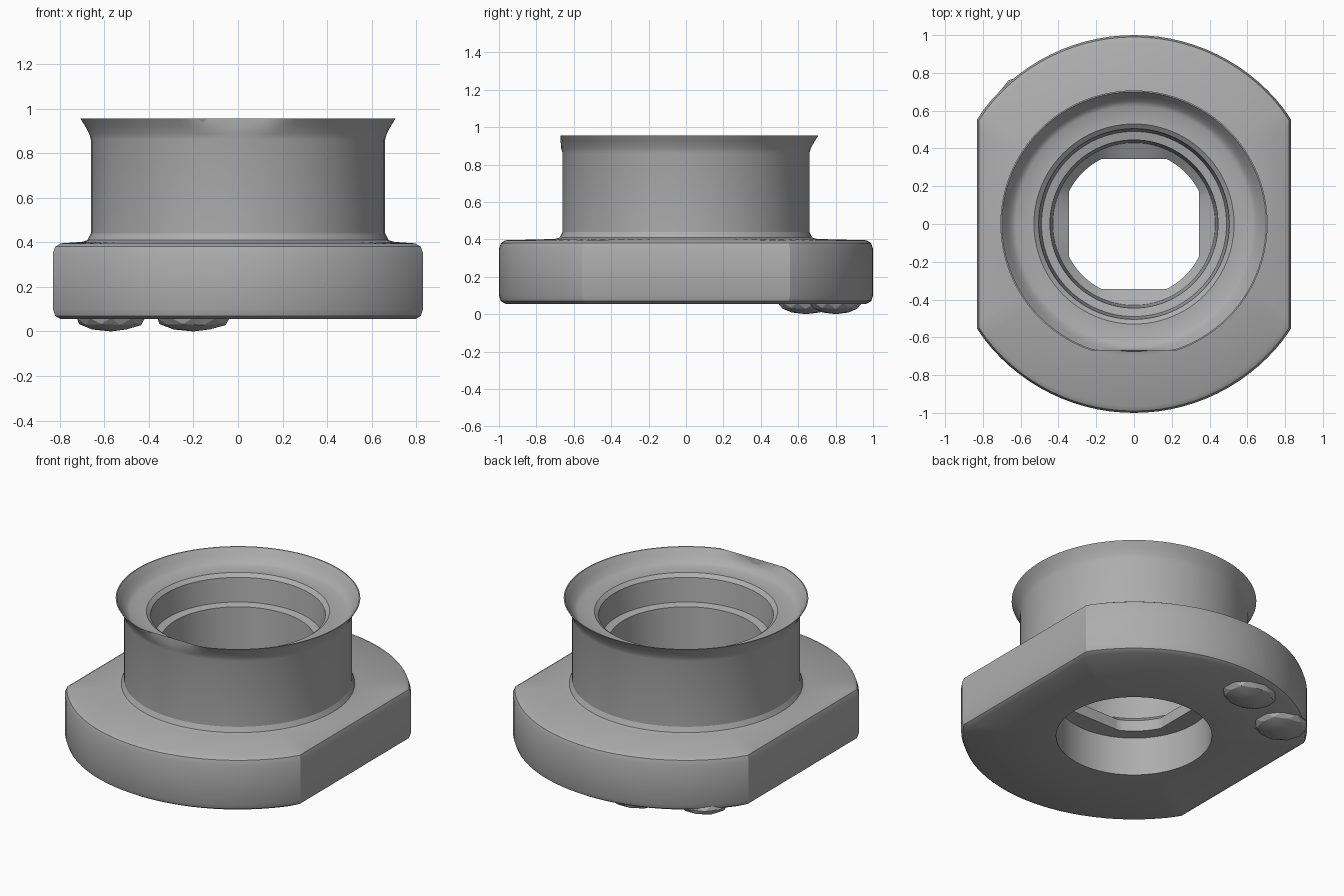
import bpy
import bmesh
import math

if "Cube" in bpy.data.objects:
    bpy.data.objects.remove(bpy.data.objects["Cube"], do_unlink=True)

SEGMENTS = 96
HUGE = 9.0

grey = bpy.data.materials.new("plain grey")
grey.use_nodes = True
colour = (0.42, 0.42, 0.42, 1)
grey.diffuse_color = colour
grey.node_tree.nodes["Principled BSDF"].inputs["Base Color"].default_value = colour


def clamp(value, low, high):
    return max(low, min(high, value))


def finish(name, bm, angle):
    mesh = bpy.data.meshes.new(name)
    bm.to_mesh(mesh)
    bm.free()
    mesh.materials.append(grey)
    obj = bpy.data.objects.new(name, mesh)
    bpy.context.collection.objects.link(obj)
    bpy.ops.object.select_all(action="DESELECT")
    obj.select_set(True)
    bpy.context.view_layer.objects.active = obj
    bpy.ops.object.shade_smooth_by_angle(angle=math.radians(angle))
    return obj


def lathe(name, profile, limits):
    """Spin (radius, z) points; limits(radius) gives the x, front and back cut-offs."""
    bm = bmesh.new()
    rings = []
    for r, z in profile:
        lx, front, back = limits(r)
        ring = []
        for i in range(SEGMENTS):
            a = math.tau * i / SEGMENTS
            x = clamp(r * math.cos(a), -lx, lx)
            y = clamp(r * math.sin(a), -front, back)
            ring.append(bm.verts.new((x, y, z)))
        rings.append(ring)
    for low, high in zip(rings, rings[1:]):
        for i in range(SEGMENTS):
            j = (i + 1) % SEGMENTS
            bm.faces.new((low[i], low[j], high[j], high[i]))
    return finish(name, bm, 32)


# Flange with two flat sides, counterbore and inner web
def flange_limits(r):
    if r < 0.4:
        return 0.345, 0.345, 0.345
    return 0.83 - (1 - r if r > 0.9 else 0), HUGE, HUGE


lathe("flange", [
    (0.43, 0.42), (0.385, 0.38), (0.385, 0.31), (0.45, 0.30),
    (0.45, 0.055), (0.965, 0.055), (0.99, 0.07), (1.0, 0.10),
    (1.0, 0.35), (0.99, 0.38), (0.965, 0.395),
    (0.70, 0.402), (0.675, 0.41), (0.66, 0.44),
], flange_limits)


# Collar with thin flared lip, recessed rim and stepped bore
def collar_limits(r):
    return HUGE, 0.67, HUGE


lathe("collar", [
    (0.66, 0.42), (0.66, 0.86), (0.667, 0.885), (0.685, 0.92), (0.707, 0.955),
    (0.70, 0.955), (0.675, 0.92), (0.65, 0.885), (0.625, 0.87),
    (0.53, 0.87), (0.505, 0.85), (0.49, 0.70), (0.445, 0.69), (0.43, 0.42),
], collar_limits)

# Shallow sagging lumps under the back of the flange
for name, x, y, sx, sy in (("outer_underside_lump", -0.57, 0.64, 0.16, 0.15),
                           ("inner_underside_lump", -0.20, 0.80, 0.17, 0.14)):
    bm = bmesh.new()
    bmesh.ops.create_icosphere(bm, subdivisions=2, radius=1)
    for v in bm.verts:
        v.co = (x + sx * v.co.x, y + sy * v.co.y, 0.06 + 0.06 * v.co.z)
    finish(name, bm, 20)
